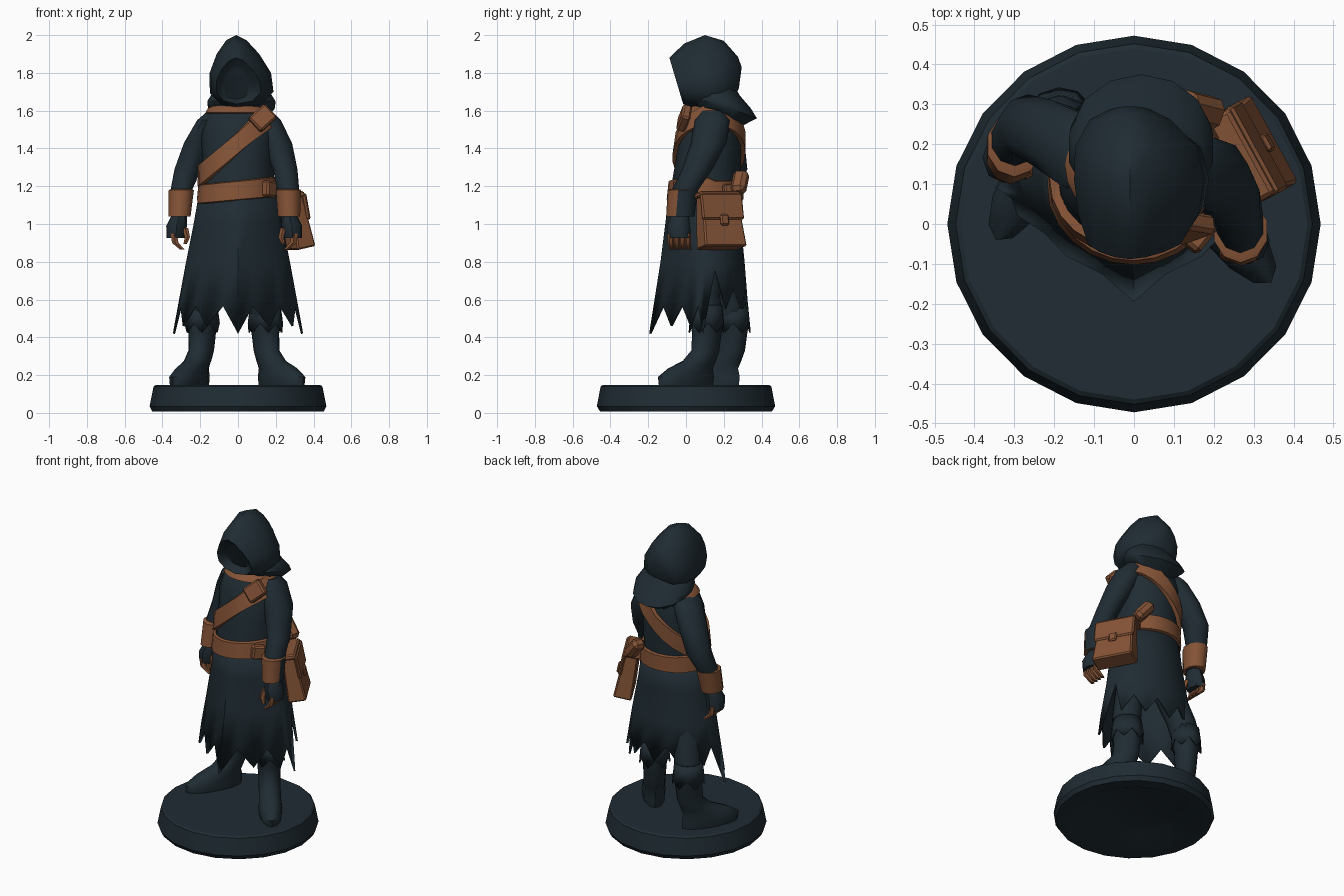
import bpy, bmesh, math
from mathutils import Vector, Matrix
from math import sin, cos, pi

if "Cube" in bpy.data.objects:
    bpy.data.objects.remove(bpy.data.objects["Cube"])


def material(name, rgb):
    m = bpy.data.materials.new(name)
    m.use_nodes = True
    m.diffuse_color = (*rgb, 1)
    bsdf = m.node_tree.nodes["Principled BSDF"]
    bsdf.inputs["Base Color"].default_value = (*rgb, 1)
    bsdf.inputs["Roughness"].default_value = 0.9
    return m


CLOTH = material("dark slate cloth", (0.014, 0.025, 0.033))
LEATHER = material("brown leather", (0.235, 0.088, 0.038))


def finish(name, bm, mat, angle=45, solid=0):
    bmesh.ops.recalc_face_normals(bm, faces=bm.faces)
    me = bpy.data.meshes.new(name)
    bm.to_mesh(me)
    bm.free()
    ob = bpy.data.objects.new(name, me)
    bpy.context.collection.objects.link(ob)
    me.materials.append(mat)
    bpy.ops.object.select_all(action="DESELECT")
    ob.select_set(True)
    bpy.context.view_layer.objects.active = ob
    bpy.ops.object.shade_smooth_by_angle(angle=math.radians(angle))
    if solid:
        mod = ob.modifiers.new("thickness", "SOLIDIFY")
        mod.thickness = solid
    return ob


def loft(name, rings, mat, caps=True, **kw):
    """Skin a list of closed point rings."""
    bm = bmesh.new()
    vs = [[bm.verts.new(p) for p in r] for r in rings]
    n = len(rings[0])
    for lo, hi in zip(vs, vs[1:]):
        for i in range(n):
            bm.faces.new((lo[i], lo[(i + 1) % n], hi[(i + 1) % n], hi[i]))
    if caps:
        bm.faces.new(vs[0])
        bm.faces.new(vs[-1])
    return finish(name, bm, mat, **kw)


def angles(n):
    return [2 * pi * i / n for i in range(n)]


def oval(x, y, z, rx, ry, n=10):
    return [(x + rx * sin(a), y - ry * cos(a), z) for a in angles(n)]


def tube(name, sections, mat, n=10, **kw):
    return loft(name, [oval(*s, n=n) for s in sections], mat, **kw)


def box(name, loc, size, mat, rot=(0, 0, 0), bevel=0.01, taper=1):
    bm = bmesh.new()
    bmesh.ops.create_cube(bm, size=1)
    for v in bm.verts:
        if v.co.z > 0:
            v.co.x *= taper
            v.co.y *= (1 + taper) / 2
        v.co = Vector(a * b for a, b in zip(v.co, size))
    bmesh.ops.bevel(bm, geom=bm.edges[:], offset=bevel, segments=1, affect="EDGES")
    ob = finish(name, bm, mat, angle=30)
    ob.location, ob.rotation_euler = loc, rot
    return ob


def interp(table, z):
    for lo, hi in zip(table, table[1:]):
        if z <= hi[0]:
            break
    t = max(0, min(1, (z - lo[0]) / (hi[0] - lo[0])))
    return [p + (q - p) * t for p, q in zip(lo[1:], hi[1:])]


# Round display base with a recessed underside
tube("base", [(0, 0, .06, .26, .26), (0, 0, .008, .38, .38), (0, 0, .008, .455, .455),
              (0, 0, .035, .468, .472), (0, 0, .14, .447, .452), (0, 0, .148, .435, .44)], CLOTH, n=20, angle=30)

# Torso: height, half width, centre depth, half depth
TORSO = [(1.1, .2, .1, .185), (1.22, .19, .105, .18), (1.35, .19, .12, .172),
         (1.48, .195, .13, .165), (1.57, .17, .14, .14), (1.62, .14, .15, .115), (1.68, .07, .15, .08)]


def torso_point(a, z, grow=0):
    rx, cy, ry = interp(TORSO, z)
    return ((rx + grow) * sin(a), cy - (ry + grow) * cos(a), z)


loft("torso", [[torso_point(a, s[0]) for a in angles(16)] for s in TORSO], CLOTH)

# Coat skirt: height, half width, centre depth, front depth, back depth, front crease
SKIRT = [(.42, .345, .09, .285, .25, .7), (.8, .275, .1, .235, .21, .55),
         (1.0, .235, .1, .21, .19, .35), (1.2, .2, .1, .185, .185, .1)]


def skirt_point(a, z):
    rx, cy, front, back, crease = interp(SKIRT, z)
    c, s = cos(a), sin(a)
    if c < 0:
        return (rx * s, cy - back * c, z)
    depth = crease * (1 - abs(s)) + (1 - crease) * c
    return (rx * s, cy - front * depth, z)


def hem_height(i, a):
    if i == 7:
        return .76
    tip = i % 2 == 0
    if cos(a) > -.1:
        return (.42 if i % 3 == 0 else .46) if tip else .57
    return .55 if tip else .66


hem = [skirt_point(a, hem_height(i, a)) for i, a in enumerate(angles(24))]
loft("coat_skirt", [hem] + [[skirt_point(a, z) for a in angles(24)] for z in (.8, 1.0, 1.2)],
     CLOTH, caps=False, solid=.012)

# Belt, shoulder strap and collar all hug the torso
BAND = angles(24)
loft("belt", [[torso_point(a, z + .02 * sin(a) * (cos(a) > 0), g) for a in BAND]
              for z, g in ((1.125, .004), (1.13, .02), (1.225, .018), (1.23, .002))], LEATHER, caps=False)


def strap_ring(offset, grow):
    ring = []
    for a in BAND:
        z = 1.4
        for _ in range(12):
            z = .5 * z + .5 * (1.43 + .92 * torso_point(a, z)[0])
        ring.append(torso_point(a, z + offset, grow))
    return ring


loft("shoulder_strap", [strap_ring(*s) for s in ((-.06, .0), (-.055, .022), (.055, .022), (.06, .0))],
     LEATHER, caps=False)
loft("collar", [[torso_point(a, z, g) for a in BAND]
                for z, g in ((1.585, 0), (1.59, .015), (1.615, .015), (1.625, 0))], LEATHER, caps=False)
box("strap_pouch", (.13, -.01, 1.56), (.12, .05, .1), LEATHER, (-.35, -.7, .35))
box("belt_buckle", (.165, -.03, 1.185), (.08, .05, .085), LEATHER, (0, .1, .9))
box("belt_knot", (.165, .285, 1.22), (.07, .08, .14), LEATHER, (.1, -.7, -.4), bevel=.02)


# Hood: each ring is an upright arch given by its top, its bottom and half width
def arch(ty, tz, by, bz, w, flare=0, n=12):
    ring = []
    for a in angles(n):
        t = (1 - cos(a)) / 2
        x = w * sin(a) * (1 - .3 * cos(a)) + flare * t * max(0, sin(a))
        ring.append((x - .01, by + (ty - by) * (1 - t), bz + (tz - bz) * (1 - t)))
    return ring


loft("hood", [arch(*s) for s in (
    (-.04, 1.825, .04, 1.66, .07), (-.045, 1.84, .02, 1.65, .085), (-.088, 1.88, -.015, 1.635, .105, .04),
    (-.01, 1.955, .06, 1.61, .13, .085), (.1, 2.0, .12, 1.6, .14, .09), (.2, 1.97, .19, 1.6, .138, .06),
    (.275, 1.885, .25, 1.65, .1), (.295, 1.83, .28, 1.72, .05))], CLOTH, angle=50)

# Hood mantle draped around the neck, sagging at the back
mantle = []
for z, rx, front, back, sag in ((1.74, .12, .07, .25, 0), (1.69, .16, .05, .285, .01),
                                (1.65, .185, .03, .345, .04), (1.62, .18, .045, .375, .06), (1.6, .14, .06, .28, .09)):
    cy = (front + back) / 2
    mantle.append([(x + .018, y, z - sag * max(0, (y - cy) / (back - cy)))
                   for x, y, _ in oval(0, cy, z, rx, back - cy, 14)])
loft("hood_mantle", mantle, CLOTH)

# Arms with bracers, hands and fingers, one bent forward and one held back
ARMS = {
    "left": [(.13, .14, 1.6, .05, .06), (.15, .14, 1.55, .08, .095), (.205, .12, 1.43, .085, .095),
             (.25, .06, 1.29, .068, .08), (.267, -.005, 1.18, .06, .07), (.27, -.03, 1.04, .05, .055)],
    "right": [(-.11, .17, 1.6, .05, .06), (-.14, .18, 1.55, .08, .1), (-.205, .22, 1.43, .085, .09),
              (-.265, .245, 1.29, .075, .08), (-.3, .21, 1.18, .06, .065), (-.31, .175, 1.04, .05, .055)],
}
for side, arm in ARMS.items():
    s = 1 if side == "left" else -1
    tube(side + "_arm", arm, CLOTH)
    (x1, y1, z1, *_), (x0, y0, z0, *_) = arm[-2:]
    bracer = tube(side + "_bracer", [(x0, y0, z0, .045, .05), (x0, y0, z0, .062, .075),
                                     (x1, y1 - .012, z1, .07, .08), (x1, y1 - .012, z1 + .005, .055, .06)], LEATHER)
    if s > 0:
        # The long sleeve covers the outer back of this bracer
        bracer.data.materials.append(CLOTH)
        for f in bracer.data.polygons:
            f.material_index = int(f.normal.x + .5 * f.normal.y > .6)
    tube(side + "_hand", [(x0, y0, 1.05, .04, .045), (x0 + s * .015, y0 - .01, .99, .055, .062),
                          (x0 + s * .02, y0 - .005, .925, .048, .06)], CLOTH, n=8)
    for k in range(4):
        fy = y0 - .05 + k * .03
        tube(f"{side}_finger_{k + 1}", [(x0 + s * .03, fy, .95, .018, .017), (x0 + s * .022, fy, .9, .02, .017),
                                        (x0 - s * .015, fy + .005, .865, .015, .013)], LEATHER, n=6)
    tube(side + "_thumb", [(x0 - s * .03, y0 - .03, .98, .018, .02), (x0 - s * .042, y0 - .045, .93, .016, .018),
                           (x0 - s * .03, y0 - .05, .895, .01, .012)], LEATHER, n=6)


# Legs and boots: offset toward the toe, height, half length, half width
BOOT = [(.14, .148, .18, .066), (.14, .19, .185, .07), (.11, .235, .145, .064), (.05, .275, .1, .064),
        (.01, .33, .08, .064), (0, .42, .082, .07), (0, .46, .088, .08), (0, .54, .088, .082)]


def boot_ring(x, y, turn, f, z, hl, hw, ragged=0):
    m = Matrix.Translation((x, y, z)) @ Matrix.Rotation(turn, 4, "Z")
    return [m @ Vector((hw * sin(a), -f - hl * cos(a), ragged * (-1) ** i)) for i, a in enumerate(angles(12))]


for side, x, y, turn in (("left", .145, .11, .66), ("right", -.19, .245, -.5)):
    hip = .1 if side == "left" else -.1
    loft(side + "_boot", [boot_ring(x, y, turn, *b) for b in BOOT], CLOTH)
    loft(side + "_boot_cuff", [boot_ring(x, y, turn, 0, .45, .1, .092, .025),
                               boot_ring(x, y, turn, 0, .57, .085, .08)], CLOTH, caps=False, solid=.008)
    tube(side + "_trouser_leg", [(x, y, .5, .08, .085), (x * .9, y - .02, .62, .085, .09),
                                 (hip, .12, .95, .09, .1)], CLOTH)

# Satchel on the left hip, with a flap, clasp and hanger
satchel = Matrix.Translation((.28, .175, 1.02)) @ Matrix.Rotation(.5 + pi, 4, "Z") @ Matrix.Rotation(.2, 4, "Y")
for name, loc, size, taper in (
        ("satchel_body", (0, 0, -.01), (.11, .25, .28), .7), ("satchel_flap", (-.045, 0, .065), (.022, .25, .14), 1),
        ("satchel_lid", (0, 0, .135), (.1, .25, .03), .9), ("satchel_clasp", (-.06, 0, -.01), (.018, .05, .06), 1),
        ("satchel_hanger", (.04, -.09, .16), (.06, .06, .08), 1)):
    box(name, (0, 0, 0), size, LEATHER, taper=taper, bevel=.008).matrix_world = satchel @ Matrix.Translation(loc)
